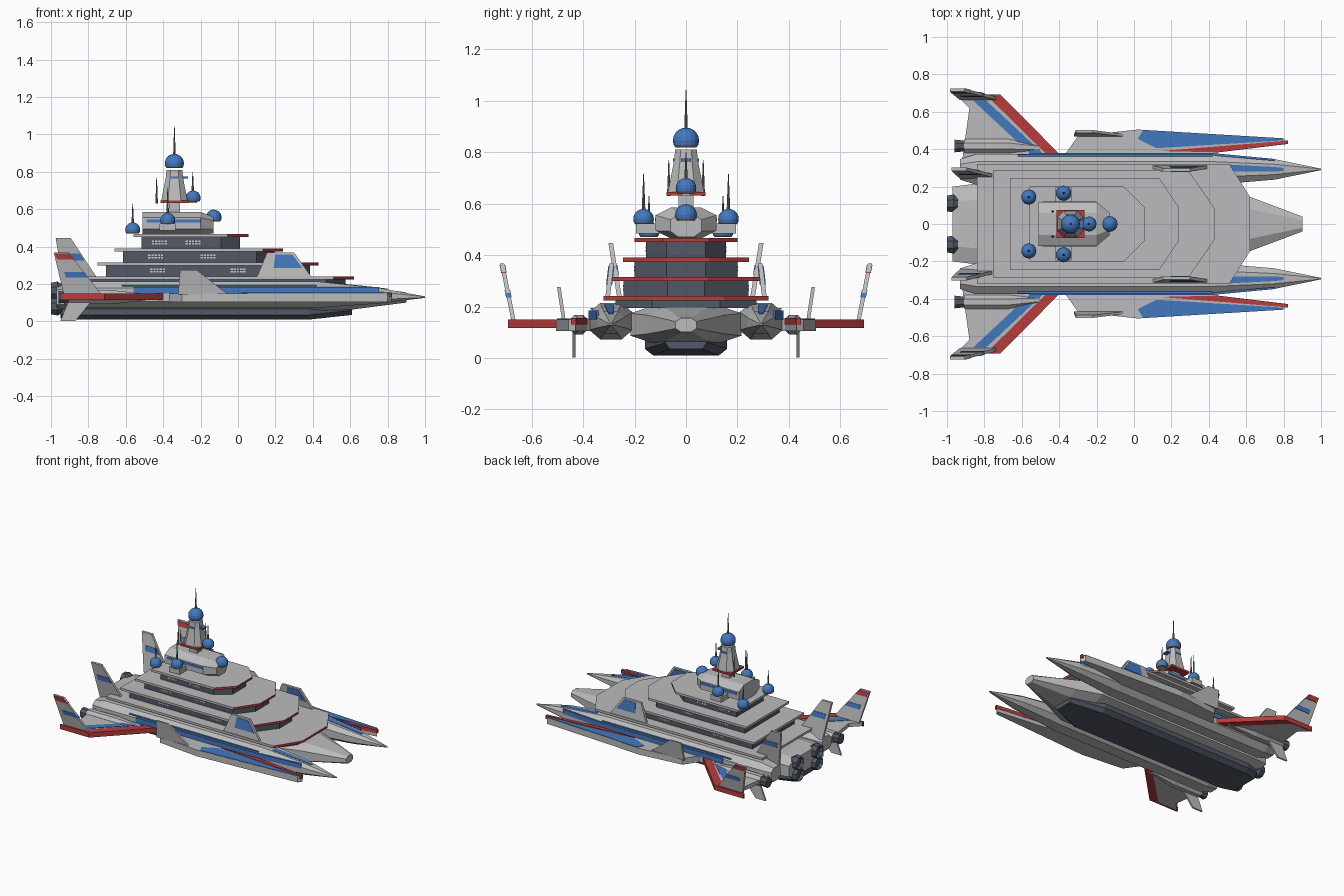
import bpy, bmesh, math


def material(name, rgb):
    m = bpy.data.materials.new(name)
    m.diffuse_color = (*rgb, 1)
    return m


GREY = material("hull_grey", (0.50, 0.50, 0.51))
SLATE = material("slate", (0.085, 0.10, 0.135))
BLUE = material("blue", (0.055, 0.19, 0.53))
RED = material("red", (0.48, 0.045, 0.045))
STEEL = material("steel", (0.2, 0.2, 0.21))
WHITE = material("window_light", (0.62, 0.64, 0.66))


def finish(name, bm, mats, rule=None):
    bmesh.ops.recalc_face_normals(bm, faces=bm.faces)
    bm.normal_update()
    if rule:
        for f in bm.faces:
            f.material_index = rule(f)
    me = bpy.data.meshes.new(name)
    bm.to_mesh(me)
    bm.free()
    for m in mats:
        me.materials.append(m)
    ob = bpy.data.objects.new(name, me)
    bpy.context.collection.objects.link(ob)
    return ob


def loft(name, rings, mats, rule=None):
    """Skin a list of equal-length point rings and cap both ends."""
    bm = bmesh.new()
    rows = [[bm.verts.new(p) for p in r] for r in rings]
    n = len(rows[0])
    for a, b in zip(rows, rows[1:]):
        for i in range(n):
            j = (i + 1) % n
            bm.faces.new((a[i], a[j], b[j], b[i]))
    bm.faces.new(rows[0])
    bm.faces.new(rows[-1])
    return finish(name, bm, mats, rule)


def octagon(x, y, z, ry, rz, c=0.5):
    q = [(1, c), (c, 1), (-c, 1), (-1, c), (-1, -c), (-c, -1), (c, -1), (1, -c)]
    return [(x, y + u * ry, z + v * rz) for u, v in q]


def slab(name, pts, z0, z1, mats, rule=None, s=1):
    """Outline in x,y extruded in z; s mirrors across the centreline."""
    return loft(name, [[(x, s * y, z) for x, y in pts] for z in (z0, z1)], mats, rule)


def fin(name, pts, y, lean, th, mat, s):
    """Outline in x,z extruded in y, leaning outward with height."""
    z0 = pts[0][1]
    return loft(name, [[(x, s * (y + lean * (z - z0) + d), z) for x, z in pts]
                       for d in (-th / 2, th / 2)], [mat])


def box(name, x0, x1, y0, y1, z0, z1, mat):
    return slab(name, [(x0, y0), (x1, y0), (x1, y1), (x0, y1)], z0, z1, [mat])


def antenna(name, x, y, z0, z1, r=0.007):
    bm = bmesh.new()
    bmesh.ops.create_cone(bm, cap_ends=True, segments=8, radius1=r, radius2=0.0015, depth=z1 - z0)
    bmesh.ops.translate(bm, verts=bm.verts, vec=(x, y, (z0 + z1) / 2))
    finish(name, bm, [STEEL])


def dome(name, x, y, z, r):
    bm = bmesh.new()
    bmesh.ops.create_uvsphere(bm, u_segments=16, v_segments=10, radius=r)
    for v in bm.verts:
        v.co.z = max(v.co.z, -0.5 * r)
    bmesh.ops.translate(bm, verts=bm.verts, vec=(x, y, z))
    finish(name, bm, [BLUE, STEEL], lambda f: int(f.calc_center_median().z < z - 0.2 * r))


# Central hull and dark keel
loft("main_hull", [octagon(-0.97, 0, 0.13, 0.20, 0.065, 0.6),
                   octagon(-0.85, 0, 0.13, 0.215, 0.073, 0.6),
                   octagon(0.45, 0, 0.13, 0.215, 0.073, 0.6),
                   octagon(0.62, 0, 0.13, 0.145, 0.065, 0.55),
                   octagon(0.90, 0, 0.128, 0.04, 0.027, 0.5)], [GREY])
keel = [(-0.95, 0.13, 0.015), (-0.85, 0.16, 0.01), (0.38, 0.16, 0.01), (0.61, 0.08, 0.035)]
loft("keel", [[(x, -w, 0.075), (x, -w, z + 0.025), (x, -w * 0.8, z), (x, w * 0.8, z),
               (x, w, z + 0.025), (x, w, 0.075)] for x, w, z in keel], [SLATE])


# Stepped decks: rear x, shoulder x, front x, half width, front half width, top z
def outline(rear, sh, front, w, fw, d=0):
    half = [(rear + d, w - d), (sh - d * 0.8, w - d), (front - d, max(fw - d * 0.3, 0.03))]
    return half + [(x, -y) for x, y in reversed(half)]


decks = [(-0.84, 0.51, 0.62, 0.32, 0.145, 0.24), (-0.75, 0.29, 0.43, 0.288, 0.085, 0.315),
         (-0.66, 0.135, 0.24, 0.245, 0.09, 0.39), (-0.56, -0.055, 0.055, 0.2, 0.09, 0.467)]
below = 0.195
for i, (*shape, z) in enumerate(decks, 1):
    slab(f"deck_{i}", outline(*shape), z - 0.016, z, [GREY, RED],
         lambda f: int(f.normal.x > 0.3))
    slab(f"deck_wall_{i}", outline(*shape, d=0.045), below, z - 0.014, [SLATE])
    below = z - 0.002

# Window panels on the deck walls
for z, wall_y, starts in ((0.262, 0.243, (-0.47, -0.04)), (0.337, 0.2, (-0.48, -0.20)),
                          (0.412, 0.155, (-0.46, -0.28))):
    for s in (1, -1):
        for x0 in starts:
            for k in range(5):
                for r in range(2):
                    x, h = x0 + k * 0.017, z + r * 0.013
                    box("window", x, x + 0.012, s * (wall_y - 0.003), s * (wall_y + 0.003),
                        h, h + 0.008, WHITE)

# Bridge house with blue band
loft("bridge", [octagon(-0.51, 0, 0.525, 0.118, 0.06, 0.5),
                octagon(-0.20, 0, 0.525, 0.118, 0.06, 0.5),
                octagon(-0.13, 0, 0.515, 0.06, 0.045, 0.5)], [GREY])
for s in (1, -1):
    box("bridge_band", -0.49, -0.2, s * 0.115, s * 0.121, 0.53, 0.546, BLUE)

# Command tower
TX = -0.34
box("tower_neck", TX - 0.03, TX + 0.03, -0.03, 0.03, 0.57, 0.64, GREY)
box("tower_base", TX - 0.075, TX + 0.075, -0.075, 0.075, 0.632, 0.646, RED)
loft("tower", [[(TX + u * w, v * w, z) for u, v in
                ((1, .5), (.5, 1), (-.5, 1), (-1, .5), (-1, -.5), (-.5, -1), (.5, -1), (1, -.5))]
               for w, z in ((0.07, 0.646), (0.046, 0.77), (0.042, 0.81))], [GREY])
box("tower_sensor", TX + 0.03, TX + 0.072, -0.02, 0.02, 0.764, 0.776, BLUE)
for s in (1, -1):
    box("tower_stripe", TX - 0.02, TX + 0.02, s * 0.04, s * 0.05, 0.764, 0.776, BLUE)
    antenna("tower_antenna", -0.435, s * 0.067, 0.63, 0.77)
dome("tower_dome", TX, 0, 0.845, 0.051)
antenna("mast", TX, 0, 0.885, 1.043)

# Sensor domes
dome("bridge_dome", -0.13, 0, 0.556, 0.042)
dome("forward_dome", -0.24, 0, 0.66, 0.04)
box("forward_dome_mount", -0.31, -0.22, -0.015, 0.015, 0.632, 0.648, GREY)
antenna("forward_antenna", -0.242, 0, 0.69, 0.80)
for s in (1, -1):
    dome("side_dome", -0.376, s * 0.165, 0.54, 0.04)
    box("side_dome_mount", -0.42, -0.335, s * 0.10, s * 0.195, 0.485, 0.523, GREY)
    antenna("side_antenna", -0.376, s * 0.165, 0.575, 0.715)
    dome("rear_dome", -0.563, s * 0.144, 0.49, 0.04)
    antenna("rear_antenna", -0.563, s * 0.144, 0.52, 0.63)

for s in (1, -1):
    # Main engines
    for z in (0.08, 0.165):
        loft("engine", [octagon(x, s * 0.11, z, r, r, 0.42) for x, r in
                        ((-0.94, 0.035), (-0.965, 0.048), (-1.0, 0.042), (-0.98, 0.03))], [SLATE])

    # Side pods with long blue stripe
    loft("side_pod", [octagon(x, s * 0.292, z, ry, rz, 0.5) for x, z, ry, rz in
                      ((-0.93, 0.14, 0.055, 0.05), (-0.84, 0.143, 0.083, 0.071),
                       (0.42, 0.143, 0.083, 0.071), (0.75, 0.138, 0.055, 0.042),
                       (1.0, 0.13, 0.004, 0.004))], [GREY])
    slab("pod_stripe", [(-0.56, 0.366), (0.42, 0.366), (0.75, 0.338), (0.75, 0.348),
                        (0.42, 0.379), (-0.56, 0.379)], 0.15, 0.184, [BLUE], s=s)
    slab("pod_top_line", [(-0.62, 0.36), (0.42, 0.36), (0.42, 0.371), (-0.62, 0.371)],
         0.188, 0.194, [BLUE], s=s)
    loft("pod_nose_patch", [[(x, s * y, z + d) for x, y, z in
                             ((0.50, 0.28, 0.206), (0.50, 0.318, 0.206), (0.75, 0.305, 0.180),
                              (0.80, 0.30, 0.173), (0.80, 0.284, 0.173), (0.75, 0.28, 0.180))]
                            for d in (-0.004, 0.002)], [BLUE])

    # Forward outriggers with painted top
    slab("outrigger", [(-0.37, 0.37), (-0.30, 0.47), (0.02, 0.505), (0.80, 0.458), (0.82, 0.43),
                       (0.45, 0.385), (0.42, 0.36)], 0.105, 0.15, [GREY], s=s)
    slab("outrigger_blue", [(0.02, 0.455), (0.05, 0.502), (0.80, 0.457), (0.80, 0.447),
                            (0.12, 0.405)], 0.148, 0.154, [BLUE], s=s)
    slab("outrigger_red", [(0.14, 0.39), (0.79, 0.443), (0.822, 0.447), (0.823, 0.428),
                           (0.45, 0.383)], 0.13, 0.155, [RED], s=s)
    fin("outrigger_fin", [(-0.32, 0.145), (-0.05, 0.145), (-0.08, 0.165), (-0.22, 0.275),
                          (-0.31, 0.275)], 0.475, 0.15, 0.014, GREY, s)

    # Swept wings with red leading edge and blue stripe
    slab("wing", [(-0.92, 0.33), (-0.39, 0.36), (-0.72, 0.69), (-0.95, 0.69), (-0.88, 0.62)],
         0.118, 0.146, [GREY], s=s)
    slab("wing_edge", [(-0.385, 0.36), (-0.715, 0.693), (-0.95, 0.693), (-0.95, 0.683),
                       (-0.80, 0.683), (-0.77, 0.67), (-0.455, 0.36)], 0.116, 0.15, [RED], s=s)
    slab("wing_stripe", [(-0.49, 0.38), (-0.79, 0.66), (-0.86, 0.66), (-0.56, 0.38)],
         0.143, 0.149, [BLUE], s=s)

    # Wing nacelles and ventral fins
    loft("nacelle", [octagon(x, s * y, 0.13, r, r, 0.45) for x, y, r in
                     ((-0.91, 0.417, 0.036), (-0.68, 0.417, 0.038), (-0.47, 0.405, 0.014))], [GREY])
    loft("nacelle_nozzle", [octagon(x, s * 0.417, 0.13, r, r, 0.45) for x, r in
                            ((-0.90, 0.028), (-0.96, 0.034))], [SLATE])
    fin("ventral_fin", [(-0.95, 0.002), (-0.87, 0.002), (-0.79, 0.10), (-0.91, 0.10)],
        0.435, 0, 0.012, GREY, s)

    # Wingtip fins with red and blue bands
    fin("wingtip_fin", [(-0.93, 0.14), (-0.73, 0.14), (-0.75, 0.17), (-0.905, 0.368),
                        (-0.985, 0.368)], 0.67, 0.2, 0.016, GREY, s)
    fin("wingtip_red", [(-0.965, 0.33), (-0.875, 0.33), (-0.902, 0.362), (-0.982, 0.362)],
        0.708, 0.2, 0.022, RED, s)
    fin("wingtip_blue", [(-0.92, 0.235), (-0.80, 0.235), (-0.825, 0.265), (-0.93, 0.265)],
        0.689, 0.2, 0.022, BLUE, s)

    # Tall tail fins
    fin("tail_fin", [(-0.93, 0.18), (-0.72, 0.18), (-0.755, 0.235), (-0.895, 0.447),
                     (-0.975, 0.447)], 0.25, 0.16, 0.018, GREY, s)
    fin("tail_blue", [(-0.93, 0.325), (-0.82, 0.325), (-0.845, 0.362), (-0.94, 0.362)],
        0.273, 0.16, 0.024, BLUE, s)

    # Forward deck fins
    fin("deck_fin", [(0.10, 0.235), (0.395, 0.235), (0.30, 0.368), (0.155, 0.368)],
        0.305, -0.12, 0.018, GREY, s)
    fin("deck_fin_blue", [(0.19, 0.285), (0.345, 0.285), (0.29, 0.358), (0.20, 0.358)],
        0.299, -0.12, 0.024, BLUE, s)
